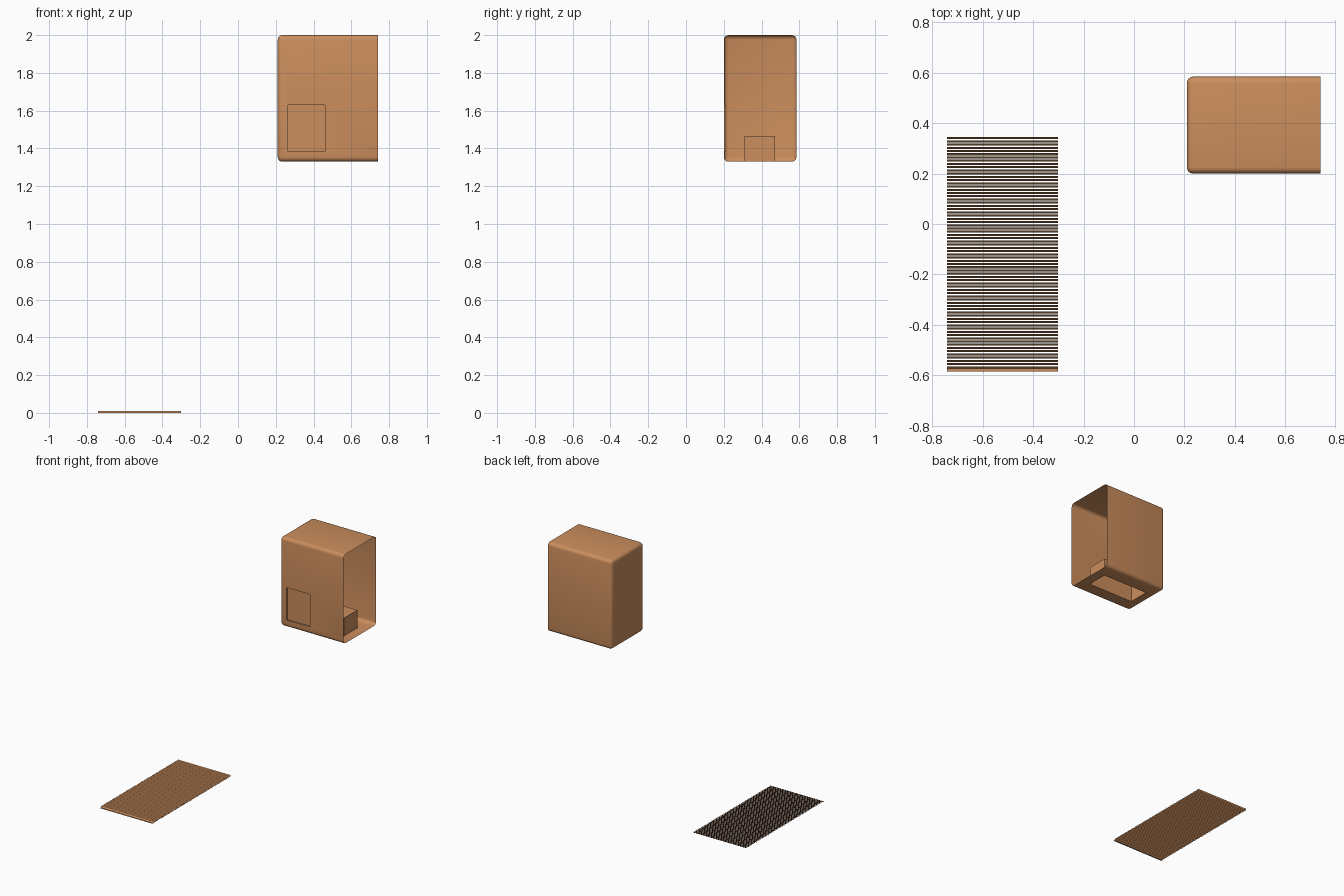
import bpy, bmesh
from mathutils import Vector

if "Cube" in bpy.data.objects:
    bpy.data.objects.remove(bpy.data.objects["Cube"])

mat = bpy.data.materials.new("orange_brown")
mat.diffuse_color = (0.6, 0.27, 0.11, 1)
mat.use_nodes = True
mat.node_tree.nodes["Principled BSDF"].inputs["Base Color"].default_value = mat.diffuse_color


def finish(name, bm):
    me = bpy.data.meshes.new(name)
    bm.to_mesh(me)
    bm.free()
    ob = bpy.data.objects.new(name, me)
    bpy.context.collection.objects.link(ob)
    me.materials.append(mat)
    return ob


def recess(bm, normal, lo, hi, depth):
    """Sink a rectangular pocket (lo..hi corners) into the large face with this normal."""
    n = Vector(normal)
    f = max((f for f in bm.faces if f.normal.dot(n) > 0.99), key=lambda f: f.calc_area())
    axes = [i for i in range(3) if abs(n[i]) < 0.5]
    mid = f.calc_center_median()
    bmesh.ops.inset_individual(bm, faces=[f], thickness=0.03)
    for v in f.verts:
        for i in axes:
            v.co[i] = lo[i] if v.co[i] < mid[i] else hi[i]
    rim = {i: [v.co.copy() for v in f.verts] for i in range(1)}[0]
    bmesh.ops.inset_individual(bm, faces=[f], thickness=0.001)
    # match each pocket corner to its rim corner, pushed inwards
    for v in f.verts:
        near = min(rim, key=lambda c: (c - v.co).length)
        v.co = near - n * depth


# open-sided housing with rounded edges and two pockets
lo, hi = Vector((0.21, 0.20, 1.33)), Vector((0.74, 0.585, 2.0))
bm = bmesh.new()
bmesh.ops.create_cube(bm, size=1)
for v in bm.verts:
    v.co = Vector([lo[i] if v.co[i] < 0 else hi[i] for i in range(3)])
bm.normal_update()
bmesh.ops.delete(bm, geom=[f for f in bm.faces if f.normal.x > 0.9], context='FACES_ONLY')
bmesh.ops.bevel(bm, geom=[e for e in bm.edges if not e.is_boundary], offset=0.025,
                segments=4, profile=0.5, affect='EDGES')
bm.normal_update()
recess(bm, (0, -1, 0), (0.265, 0, 1.385), (0.46, 0, 1.63), 0.012)
bm.normal_update()
recess(bm, (0, 0, -1), (0.285, 0.31, 0), (0.665, 0.47, 0), 0.135)
housing = finish("housing", bm)
bpy.context.view_layer.objects.active = housing
housing.select_set(True)
bpy.ops.object.shade_smooth_by_angle()

# floor grille: thin tilted slats plus a flat front strip
x0, x1, y0, y1 = -0.742, -0.302, -0.585, 0.345
bm = bmesh.new()


def slat(ya, za, yb, zb):
    bm.faces.new([bm.verts.new(p) for p in
                  ((x0, ya, za), (x1, ya, za), (x1, yb, zb), (x0, yb, zb))])


slat(y0, 0, y0 + 0.012, 0)
count, width = 72, 0.008
start = y0 + 0.012
pitch = (y1 - width - start) / (count - 1)
for i in range(count):
    y = start + i * pitch
    slat(y, 0, y + width, 0.011)
finish("floor_grille", bm)
